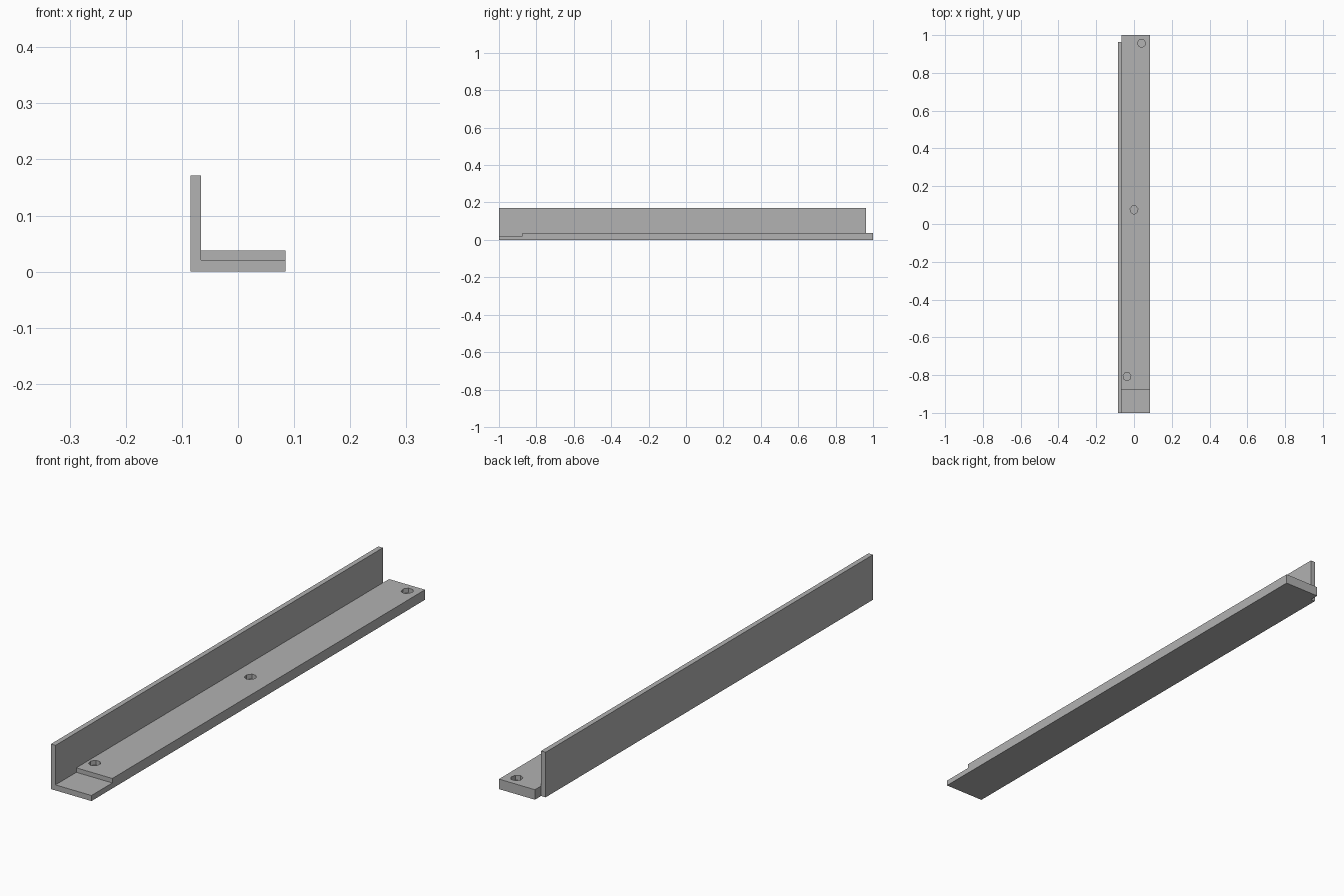
import bpy, bmesh, math

cube = bpy.data.objects.get("Cube")
if cube:
    bpy.data.objects.remove(cube, do_unlink=True)

steel = bpy.data.materials.new("grey_steel")
steel.use_nodes = True
GREY = (0.445, 0.445, 0.445, 1)
steel.diffuse_color = GREY
steel.node_tree.nodes["Principled BSDF"].inputs["Base Color"].default_value = GREY


def prism(name, outline, axis, start, end):
    """Extrude a flat outline along x or z."""
    bm = bmesh.new()
    place = {"x": lambda a, b: (start, a, b), "z": lambda a, b: (a, b, start)}[axis]
    face = bm.faces.new([bm.verts.new(place(a, b)) for a, b in outline])
    moved = bmesh.ops.extrude_face_region(bm, geom=[face])["geom"]
    step = (end - start, 0, 0) if axis == "x" else (0, 0, end - start)
    bmesh.ops.translate(bm, vec=step,
                        verts=[v for v in moved if isinstance(v, bmesh.types.BMVert)])
    bmesh.ops.recalc_face_normals(bm, faces=bm.faces)
    mesh = bpy.data.meshes.new(name)
    bm.to_mesh(mesh)
    bm.free()
    mesh.materials.append(steel)
    obj = bpy.data.objects.new(name, mesh)
    bpy.context.collection.objects.link(obj)
    return obj


def combine(target, other, operation):
    """Apply a boolean and discard the helper."""
    mod = target.modifiers.new(operation.lower(), "BOOLEAN")
    mod.object, mod.operation, mod.solver = other, operation, "EXACT"
    bpy.context.view_layer.objects.active = target
    bpy.ops.object.modifier_apply(modifier=mod.name)
    bpy.data.objects.remove(other, do_unlink=True)


INNER, HALF, FLANGE, TOP, BACK = -0.066, 0.085, 0.021, 0.038, 0.963

# Stepped plate: thin at the front, thick up to the back
plate = prism("angle_rail", [(-1, 0), (1, 0), (1, TOP), (-0.875, TOP),
                             (-0.875, FLANGE), (-1, FLANGE)], "x", INNER, HALF)

# Upright wall, shorter than the plate at the back
wall = prism("upright_wall", [(-1, 0), (BACK, 0), (BACK, 0.171), (-1, 0.171)],
             "x", -HALF, INNER)
combine(plate, wall, "UNION")

# Three blind screw holes in a slanted row
for x, y in [(0.04, 0.957), (0, 0.075), (-0.037, -0.807)]:
    ring = [(x + 0.021 * math.sin(k * math.tau / 7), y - 0.023 * math.cos(k * math.tau / 7))
            for k in range(7)]
    combine(plate, prism("hole_cutter", ring, "z", FLANGE, TOP + 0.02), "DIFFERENCE")

# Merge the coplanar faces along the joint
bm = bmesh.new()
bm.from_mesh(plate.data)
bmesh.ops.dissolve_limit(bm, angle_limit=0.01, verts=bm.verts, edges=bm.edges)
bm.to_mesh(plate.data)
bm.free()
